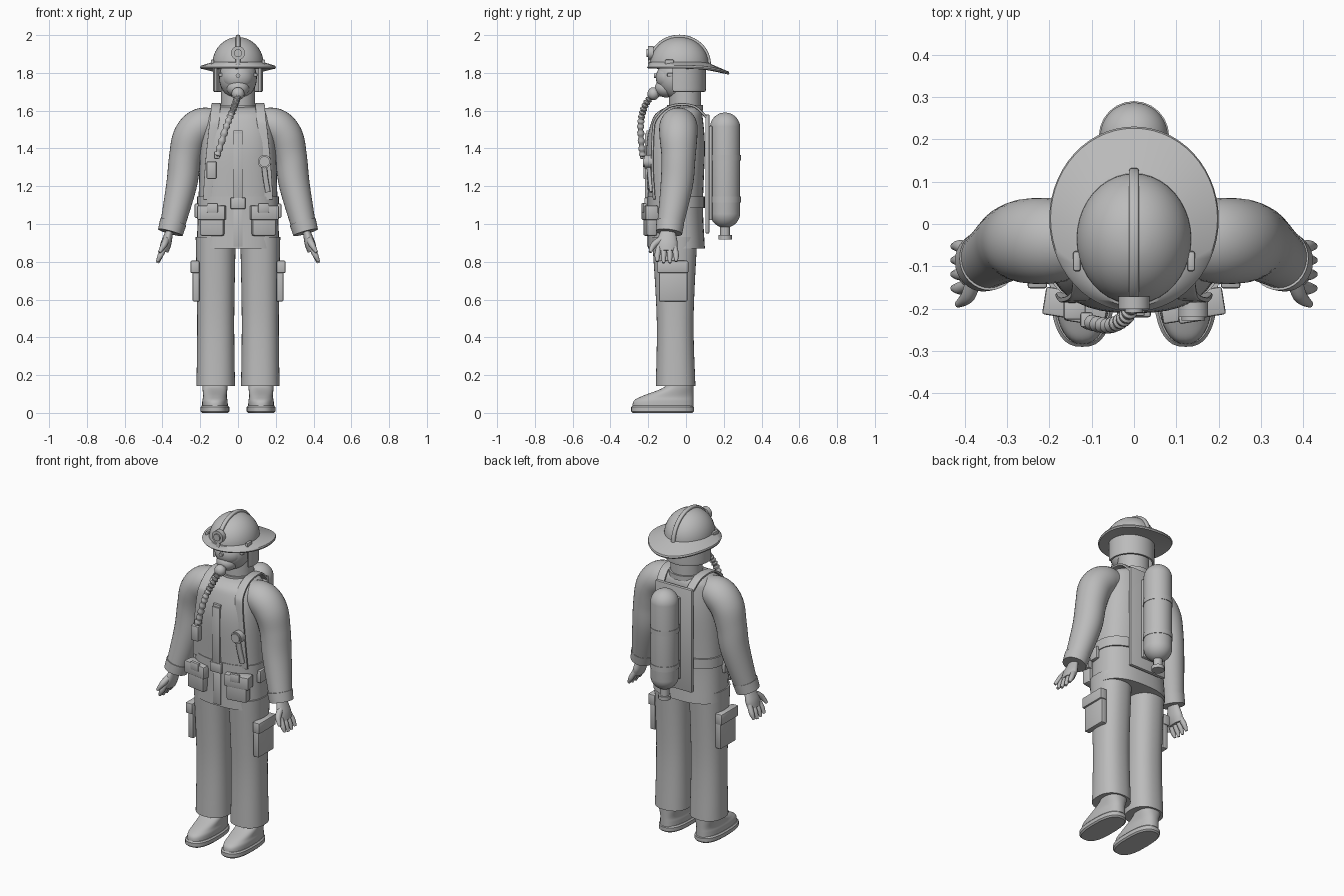
import bpy, bmesh
from math import sin, cos, pi, copysign, radians
from mathutils import Vector, Matrix
from mathutils.bvhtree import BVHTree

if "Cube" in bpy.data.objects:
    bpy.data.objects.remove(bpy.data.objects["Cube"])

colour = (.5, .5, .5, 1)
grey = bpy.data.materials.new("plain grey")
grey.use_nodes = True
grey.diffuse_color = colour
grey.node_tree.nodes["Principled BSDF"].inputs["Base Color"].default_value = colour


def finish(name, bm, place=Matrix()):
    bm.transform(place)
    bmesh.ops.recalc_face_normals(bm, faces=bm.faces)
    mesh = bpy.data.meshes.new(name)
    bm.to_mesh(mesh)
    bm.free()
    mesh.materials.append(grey)
    mesh.shade_smooth()
    mesh.set_sharp_from_angle(angle=radians(38))
    part = bpy.data.objects.new(name, mesh)
    bpy.context.scene.collection.objects.link(part)
    return part


def spline(keys, steps=6):
    """Catmull-Rom interpolation of tuples of any length."""
    keys = [Vector(key) for key in keys]
    padded = [keys[0], *keys, keys[-1]]
    result = []
    for before, start, end, after in zip(padded, padded[1:], padded[2:], padded[3:]):
        for step in range(steps):
            t = step / steps
            slope_in, slope_out = (end - before) / 2, (after - start) / 2
            ease = t * t * (3 - 2 * t)
            result.append(start.lerp(end, ease) + slope_in * (t * (1 - t) ** 2)
                          - slope_out * (t * t * (1 - t)))
    return result + [keys[-1]]


def ring(centre, u, v, power, count):
    """Superellipse: power 2 is round, higher is squarer."""
    def bend(value):
        return copysign(abs(value) ** (2 / power), value)
    angles = [2 * pi * i / count for i in range(count)]
    return [centre + u * bend(cos(a)) + v * bend(sin(a)) for a in angles]


def skin(name, rings):
    bm = bmesh.new()
    rows = [[bm.verts.new(point) for point in points] for points in rings]
    for low, high in zip(rows, rows[1:]):
        for i in range(len(low)):
            bm.faces.new((low[i - 1], low[i], high[i], high[i - 1]))
    bm.faces.new(rows[0])
    bm.faces.new(rows[-1])
    return finish(name, bm)


def stack(name, keys, x=0, power=2, count=40):
    """Loft of level ovals given as height, half width, front y, back y."""
    return skin(name, [ring(Vector((x, (front + back) / 2, z)), Vector((half, 0, 0)),
                            Vector((0, (back - front) / 2, 0)), power, count)
                       for z, half, front, back in keys])


def sweep(name, keys, across, flat=1, power=2, count=20):
    """Tube through x, y, z, radius keys; flat scales it at right angles to across."""
    points = [Vector(key[:3]) for key in keys]
    padded = [points[0], *points, points[-1]]
    rings = []
    for key, point, before, after in zip(keys, points, padded, padded[2:]):
        along = (after - before).normalized()
        u = (across - along * along.dot(across)).normalized()
        rings.append(ring(point, u * key[3], along.cross(u) * key[3] * flat, power, count))
    return skin(name, rings)


def box(name, centre, size, bevel=.006, turn=0):
    bm = bmesh.new()
    bmesh.ops.create_cube(bm, size=1)
    bmesh.ops.scale(bm, vec=size, verts=bm.verts)
    bmesh.ops.bevel(bm, geom=bm.edges[:], offset=bevel, segments=2, affect='EDGES', profile=.5)
    finish(name, bm, Matrix.Translation(centre) @ Matrix.Rotation(turn, 4, 'Z'))


def ball(name, centre, size):
    bm = bmesh.new()
    bmesh.ops.create_uvsphere(bm, u_segments=28, v_segments=16, radius=1)
    finish(name, bm, Matrix.Translation(centre) @ Matrix.Diagonal((*size, 1)))


def disc(name, centre, radius, depth, upright=False):
    bm = bmesh.new()
    bmesh.ops.create_cone(bm, cap_ends=True, segments=24, radius1=radius, radius2=radius, depth=depth)
    finish(name, bm, Matrix.Translation(centre) @ Matrix.Rotation(0 if upright else pi / 2, 4, 'X'))


X, Y, Z = Vector((1, 0, 0)), Vector((0, 1, 0)), Vector((0, 0, 1))

# Jacket
jacket = stack("jacket", spline([
    (.87, .22, -.2, .1), (1.1, .21, -.2, .09), (1.4, .2, -.21, .1),
    (1.55, .18, -.18, .09), (1.6, .15, -.14, .08), (1.62, .1, -.09, .06)]), power=2.5)
surface = BVHTree.FromPolygons([vertex.co for vertex in jacket.data.vertices],
                               [face.vertices[:] for face in jacket.data.polygons])


def chest(x, z, out=0):
    """Point standing out from the front of the jacket."""
    hit = surface.ray_cast(Vector((x, -1, z)), Y)[0]
    return hit - Y * out


stack("belt", [(z, .216, -.205, .1) for z in (1.085, 1.145)], power=2.5)
box("belt_buckle", chest(0, 1.11, .01), (.08, .02, .06))
box("jacket_placket_lower", chest(0, .98), (.05, .016, .2), bevel=.003)
box("jacket_placket_upper", chest(0, 1.3), (.05, .016, .36), bevel=.003)
box("jacket_clasp", chest(0, 1.48), (.05, .02, .03), bevel=.003)

# Neck and head
stack("neck", [(z, .09, -.09, .08) for z in (1.59, 1.8)])
stack("collar", [(z, .1, -.1, .09) for z in (1.6, 1.63)])
ball("head", (0, -.045, 1.775), (.1, .11, .115))

# Breathing mask and its ribbed hose
ball("mask_visor", (0, -.085, 1.775), (.085, .075, .075))
ball("mask_lower", (0, -.105, 1.72), (.06, .06, .05))
disc("mask_valve", (0, -.155, 1.785), radius=.012, depth=.03)
box("mask_strap", (0, -.05, 1.79), (.206, .1, .018), bevel=.004)
ball("mask_regulator", (0, -.172, 1.69), (.034, .032, .034))
disc("mask_outlet", (0, -.14, 1.7), radius=.026, depth=.05)
hose = spline([(0, -.18, 1.68), (-.02, -.22, 1.62), (-.06, -.24, 1.52), (-.11, -.23, 1.36)], steps=18)
sweep("air_hose", [(*point, .019 if i % 4 < 2 else .014) for i, point in enumerate(hose)], X, count=14)

# Helmet, its brim dipping toward the back
middle, reach, base, rise = -.035, .155, 1.845, .145
quarter = [i * pi / 20 for i in range(10)]
stack("helmet_dome", [(base + rise * sin(a), .136 * cos(a), middle - reach * cos(a),
                       middle + reach * cos(a)) for a in quarter])
brim = stack("helmet_brim", [
    (1.822, .12, -.17, .1), (1.822, .197, -.2, .226), (1.83, .2, -.207, .23),
    (1.838, .197, -.2, .226), (1.855, .142, -.195, .13), (1.86, .13, -.18, .11)], count=56)
for vertex in brim.data.vertices:
    vertex.co.z -= .9 * max(0, vertex.co.y - .04) ** 2
half_turn = [i * pi / 32 for i in range(33)]
sweep("helmet_comb", [(0, middle + reach * cos(a), base + rise * sin(a), .012) for a in half_turn], X, power=4)
disc("helmet_badge", (0, -.186, 1.905), radius=.037, depth=.03)
disc("helmet_badge_centre", (0, -.2, 1.905), radius=.021, depth=.018)

# Neck curtain under the brim, wrapping a little past the ears
wrap = [a * 1.24 - pi / 8 for a in half_turn]
sweep("neck_curtain", [(.125 * cos(a), .12 * sin(a) - .022, 1.77, .07) for a in wrap], Z, flat=.1, power=8)

# Air tank with backplate
tank_y, tank_radius = .207, .08
box("backplate", (0, .113, 1.265), (.25, .022, .63))
box("backplate_spine", (0, .125, 1.27), (.1, .03, .5))
capsule = [(i + .5) * pi / 20 for i in range(20)]
stack("air_tank", [(1.285 - copysign(.225, cos(a)) - tank_radius * cos(a), tank_radius * sin(a),
                    tank_y - tank_radius * sin(a), tank_y + tank_radius * sin(a)) for a in capsule])
for name, z, radius, depth in (("tank_band_lower", 1.13, .083, .03), ("tank_band_upper", 1.35, .083, .03),
                               ("tank_neck", .965, .026, .06), ("tank_valve", .93, .036, .022)):
    disc(name, (0, tank_y, z), radius, depth, upright=True)

for s, side in ((1, "left_"), (-1, "right_")):
    # Sleeves and cuffs
    sweep(side + "sleeve", spline([
        (s * .1, -.04, 1.53, .08), (s * .19, -.04, 1.52, .1), (s * .25, -.04, 1.46, .1),
        (s * .28, -.04, 1.35, .09), (s * .3, -.05, 1.2, .085), (s * .355, -.09, .96, .066)]),
        Y, flat=.95, count=32)
    sweep(side + "cuff", [(s * .343, -.083, 1.01, .074), (s * .358, -.09, .955, .07)], Y, flat=.96, count=32)

    # Hands
    sweep(side + "palm", spline([(s * .36, -.094, .97, .036), (s * .38, -.1, .9, .056),
                                 (s * .393, -.1, .855, .05)]), Y, flat=.5)
    for finger in (-1.5, -.5, .5, 1.5):
        y, tip = finger * .027 - .102, .79 + abs(finger) * .008
        sweep(side + "finger", spline([(s * .388, y, .88, .015), (s * .41, y + finger * .006, .835, .015),
                                       (s * .426, y + finger * .006, tip, .008)]), Y, count=12)
    sweep(side + "thumb", spline([(s * .378, -.13, .92, .018), (s * .392, -.17, .89, .017),
                                  (s * .416, -.19, .85, .008)]), X, count=12)

    # Trousers with thigh pockets
    stack(side + "trouser_leg", spline([(.142, .102, -.16, .05), (.5, .098, -.155, .04),
                                        (.93, .106, -.18, .06)]), x=s * .118, power=2.3)
    box(side + "cargo_pocket", (s * .222, -.068, .69), (.036, .15, .2))
    box(side + "cargo_flap", (s * .228, -.07, .773), (.046, .164, .065))

    # Boots
    stack(side + "boot_sole", [(z, .077 - inset, inset - .29, .042 - inset) for z, inset in
                               ((0, .008), (.008, 0), (.03, 0), (.038, .007))], x=s * .122, power=2.6)
    stack(side + "boot", spline([(.035, .068, -.284, .04), (.065, .067, -.275, .04), (.09, .063, -.23, .04),
                                 (.14, .067, -.11, .04), (.2, .07, -.1, .04)]), x=s * .122, power=2.4)

    # Shoulder straps that follow the jacket and run over to the backplate
    strap = [chest(s * x, z, .004) for x, z in ((.16, 1.13), (.15, 1.3), (.13, 1.5), (.122, 1.56))]
    strap += [(s * .118, -.1, 1.615), (s * .115, -.03, 1.633), (s * .11, .05, 1.62), (s * .1, .108, 1.565)]
    sweep(side + "shoulder_strap", [(*point, .025) for point in spline(strap)], X, flat=.28, power=6)

    # Belt pouches and small fittings
    turn = s * .16
    box(side + "pouch", (s * .135, -.19, 1.015), (.125, .056, .155), bevel=.01, turn=turn)
    box(side + "pouch_flap", (s * .138, -.192, 1.06), (.15, .066, .075), turn=turn)
    box(side + "pouch_clip", (s * .135, -.222, 1.085), (.06, .02, .05), turn=turn)
    box(side + "belt_loop", (s * .217, -.08, 1.07), (.026, .06, .075))
    box(side + "helmet_clip", (s * .135, -.088, 1.855), (.018, .048, .03))

# Chest equipment
box("chest_radio", chest(-.14, 1.285, .02), (.052, .05, .092))
box("hose_coupling", (-.112, -.226, 1.365), (.03, .036, .04))
disc("gauge", chest(.14, 1.33, .02), radius=.035, depth=.036)
disc("gauge_rim", chest(.14, 1.33, .04), radius=.028, depth=.012)
lanyard = [chest(x, z, .016) for x, z in ((.138, 1.31), (.146, 1.24), (.158, 1.17))]
sweep("gauge_lanyard", [(*point, .014) for point in lanyard], X, flat=.8, power=4)
